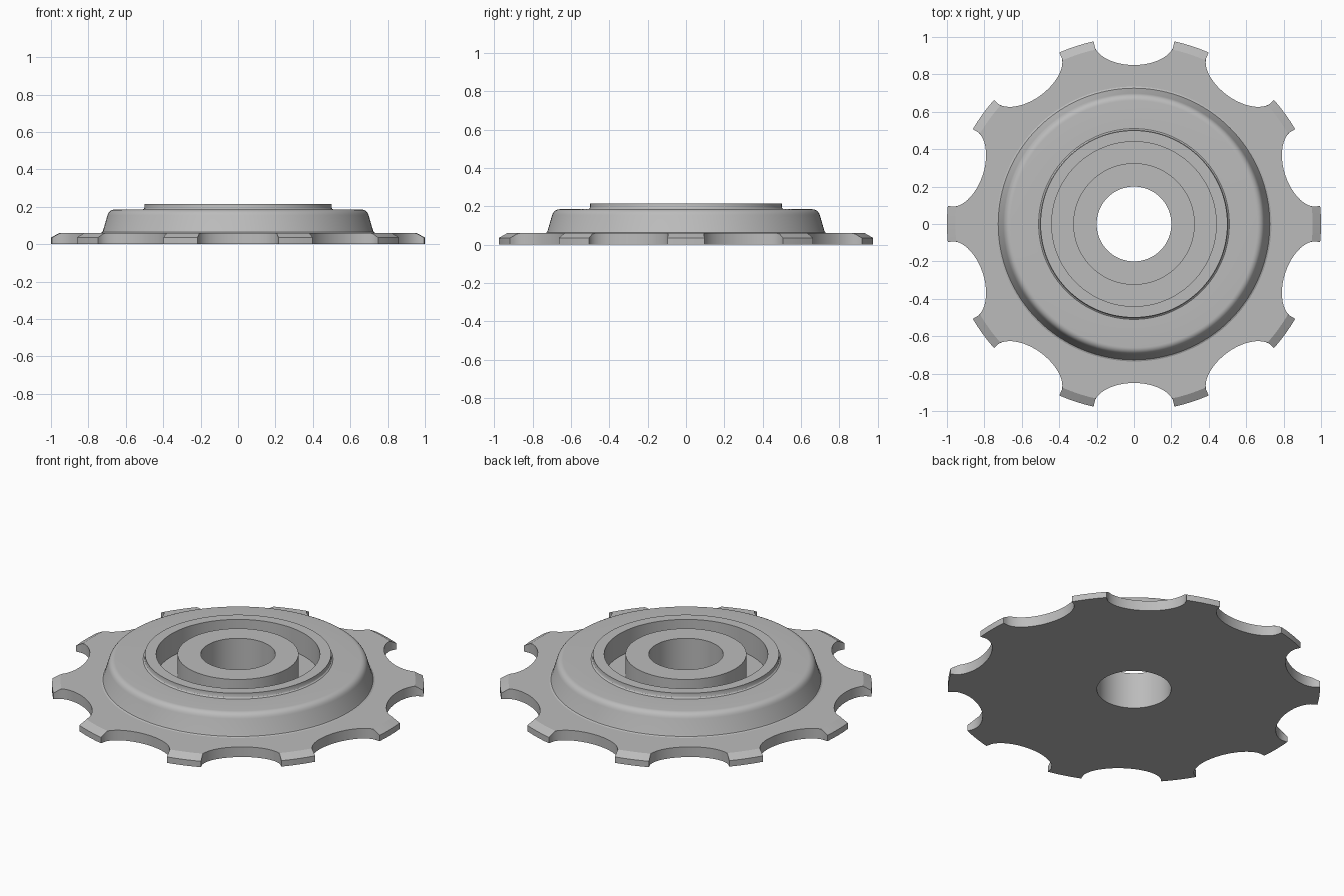
import bpy, bmesh, math

cube = bpy.data.objects.get("Cube")
if cube:
    bpy.data.objects.remove(cube, do_unlink=True)

TEETH = 10
BORE, TOP, CHAMFER = 0.2, 0.06, 0.955

steel = bpy.data.materials.new("grey_metal")
steel.use_nodes = True
grey = (0.5, 0.5, 0.5, 1)
steel.diffuse_color = grey
steel.node_tree.nodes["Principled BSDF"].inputs["Base Color"].default_value = grey


def skin(name, rings):
    """Join closed rings of points with quads into one smooth object."""
    bm = bmesh.new()
    loops = [[bm.verts.new(p) for p in ring] for ring in rings]
    for a, b in zip(loops, loops[1:]):
        for i in range(len(a)):
            j = (i + 1) % len(a)
            bm.faces.new((a[i], a[j], b[j], b[i]))
    bmesh.ops.remove_doubles(bm, verts=bm.verts, dist=0.0002)
    mesh = bpy.data.meshes.new(name)
    bm.to_mesh(mesh)
    bm.free()
    mesh.materials.append(steel)
    ob = bpy.data.objects.new(name, mesh)
    bpy.context.collection.objects.link(ob)
    bpy.ops.object.select_all(action="DESELECT")
    ob.select_set(True)
    bpy.context.view_layer.objects.active = ob
    bpy.ops.object.shade_smooth_by_angle(angle=math.radians(25))
    return ob


def circle(r, z, angles):
    return [(r * math.cos(a), r * math.sin(a), z) for a in angles]


# Tooth outline as (radius, angle): elliptical roller notches and round tips
HALF_W, DEPTH, CENTRE = 0.215, 0.122, 0.972
pitch = 2 * math.pi / TEETH
edge = math.atan2(HALF_W, CENTRE)
outline = []
for k in range(TEETH):
    mid = (k + 0.5) * pitch
    for i in range(25):
        s = math.pi * i / 24
        t = -HALF_W * math.cos(s)
        r = CENTRE - DEPTH * math.sin(s)
        outline.append((math.hypot(t, r), mid + math.atan2(t, r)))
    for i in range(5):
        outline.append((1.0, mid + edge + (pitch - 2 * edge) * i / 4))
angles = [a for r, a in outline]


def outline_ring(limit, height):
    return [(min(r, limit) * math.cos(a), min(r, limit) * math.sin(a), height(r))
            for r, a in outline]


# Toothed plate with chamfered tooth tips
skin("toothed_plate", [
    circle(BORE, 0, angles),
    outline_ring(2, lambda r: 0),
    outline_ring(2, lambda r: TOP - max(0, r - CHAMFER) * 0.55),
    outline_ring(CHAMFER, lambda r: TOP),
    circle(0.715, TOP, angles),
])

# Domed hub: sloping flank, rounded shoulder, collar, groove, boss and bore
profile = [(0.735, TOP), (0.726, 0.064), (0.722, 0.072), (0.698, 0.155)]
for i in range(1, 8):
    s = math.radians(12 + 78 * i / 7)
    profile.append((0.66 + 0.038 * math.cos(s), 0.147 + 0.038 * math.sin(s)))
profile += [(0.51, 0.185), (0.503, 0.19), (0.5, 0.197), (0.5, 0.215),
            (0.44, 0.215), (0.44, 0.08), (0.325, 0.08), (0.325, 0.215),
            (BORE, 0.215), (BORE, 0)]
turn = [2 * math.pi * i / 128 for i in range(128)]
skin("hub", [circle(r, z, turn) for r, z in profile])
